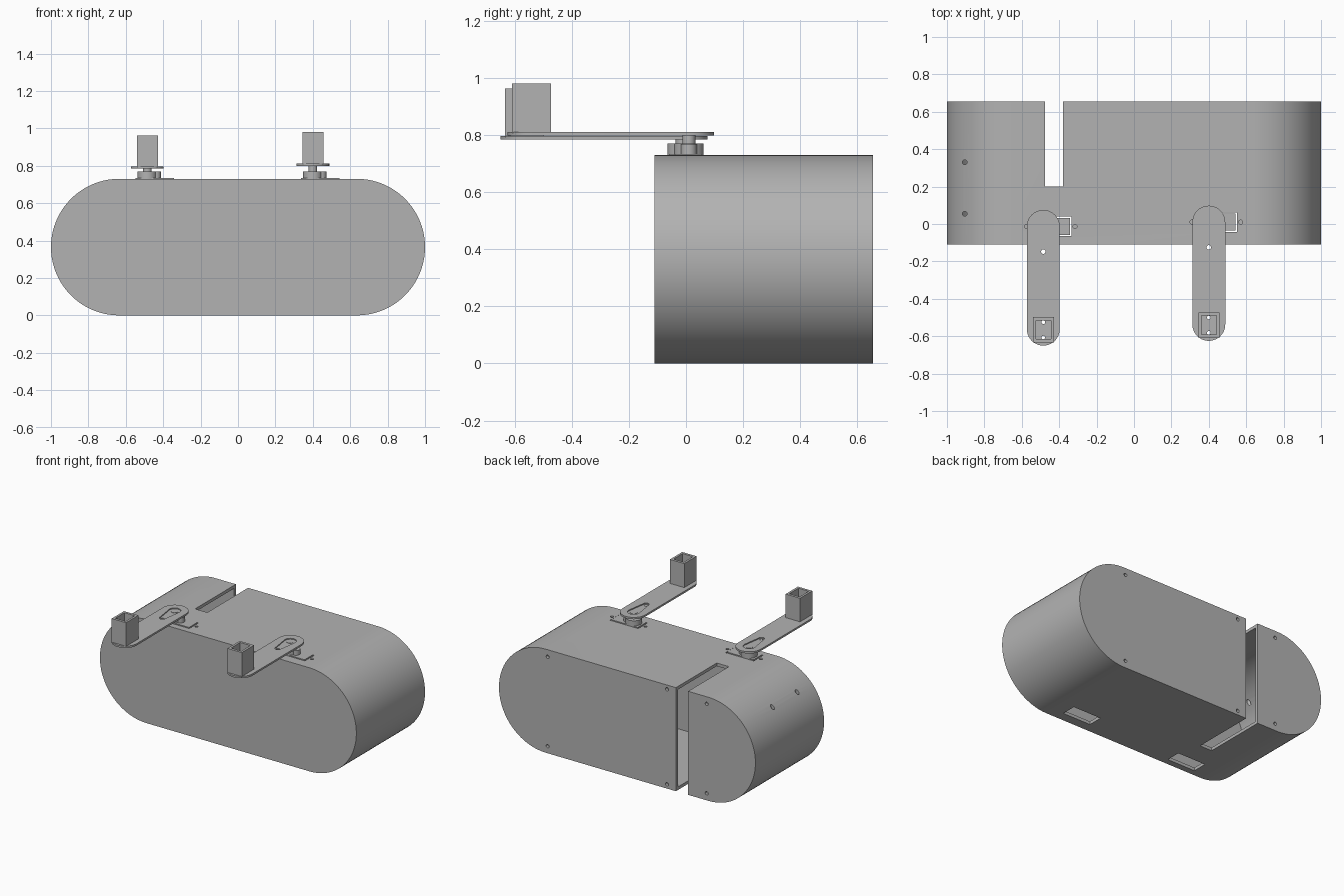
import bpy, bmesh, math
from mathutils import Matrix, Vector

if "Cube" in bpy.data.objects:
    bpy.data.objects.remove(bpy.data.objects["Cube"], do_unlink=True)

grey = bpy.data.materials.new("plain grey")
grey.use_nodes = True
grey.diffuse_color = (0.45, 0.45, 0.45, 1)
grey.node_tree.nodes["Principled BSDF"].inputs["Base Color"].default_value = (0.45, 0.45, 0.45, 1)


def prism(name, outline, low, high, along_y=False):
    """Extrude a closed 2D outline along z, or along y for an (x, z) outline."""
    bm = bmesh.new()
    place = (lambda a, b, h: (a, h, b)) if along_y else (lambda a, b, h: (a, b, h))
    face = bm.faces.new([bm.verts.new(place(a, b, low)) for a, b in outline])
    out = bmesh.ops.extrude_face_region(bm, geom=[face])
    shift = Vector(place(0, 0, high - low))
    bmesh.ops.translate(bm, vec=shift, verts=[v for v in out["geom"] if isinstance(v, bmesh.types.BMVert)])
    bmesh.ops.recalc_face_normals(bm, faces=bm.faces)
    mesh = bpy.data.meshes.new(name)
    bm.to_mesh(mesh)
    bm.free()
    mesh.materials.append(grey)
    ob = bpy.data.objects.new(name, mesh)
    bpy.context.collection.objects.link(ob)
    return ob


def rect(x0, x1, y0, y1):
    return [(x0, y0), (x1, y0), (x1, y1), (x0, y1)]


def circle(x, y, r, n=24):
    return [(x + r * math.cos(i * math.tau / n), y + r * math.sin(i * math.tau / n)) for i in range(n)]


def stadium(half_flat, z, r, n=40):
    """Outline with round left and right ends."""
    right = [(half_flat + r * math.sin(math.pi * i / n), z - r * math.cos(math.pi * i / n)) for i in range(n + 1)]
    return right + [(-x, 2 * z - h) for x, h in right]


def capsule(x, y0, r0, y1, r1, n=20):
    """Outline along y with a round end of radius r0 at y0 and r1 at y1."""
    near = [(x - r0 * math.cos(math.pi * i / n), y0 - r0 * math.sin(math.pi * i / n)) for i in range(n + 1)]
    far = [(x + r1 * math.cos(math.pi * i / n), y1 + r1 * math.sin(math.pi * i / n)) for i in range(n + 1)]
    return near + far


def select(ob):
    bpy.ops.object.select_all(action="DESELECT")
    ob.select_set(True)
    bpy.context.view_layer.objects.active = ob


def cut(ob, *cutters):
    select(ob)
    for cutter in cutters:
        mod = ob.modifiers.new("cut", "BOOLEAN")
        mod.operation, mod.solver, mod.object = "DIFFERENCE", "EXACT", cutter
        bpy.ops.object.modifier_apply(modifier=mod.name)
        bpy.data.objects.remove(cutter, do_unlink=True)


def smooth(ob):
    select(ob)
    bpy.ops.object.shade_smooth_by_angle(angle=math.radians(30))


FRONT, BACK, TOP, R, WALL = -0.11, 0.655, 0.73, 0.365, 0.022
FLAT = 1 - R

# Hollow housing with a slot through the back
body = prism("housing", stadium(FLAT, R, R), FRONT, BACK, True)
cut(body,
    prism("cavity", stadium(FLAT, R, R - WALL), FRONT + WALL, BACK - WALL, True),
    prism("slot", rect(-0.475, -0.38, 0.2, 1), -0.1, 1))

# Screw holes in the back and in the rounded end
for x, inset in ((0.62, 0.05), (-0.31, 0.03), (-0.62, 0.05)):
    for z in (inset, TOP - inset):
        cut(body, prism("hole", circle(x, z, 0.012, 16), BACK - 0.04, BACK + 0.1, True))
for y in (0.055, 0.33):
    cut(body, prism("hole", circle(-0.905, y, 0.013, 16), 0.5, 0.8))


def arm_unit(side, px, py, arm_z, tip_y, tube_top):
    """One servo with its swinging arm and open square tube."""
    sx = px + 0.04
    # Servo openings in the top and bottom of the housing
    box = rect(sx - 0.11, sx + 0.11, py - 0.052, py + 0.052)
    cut(body, prism("opening", box, TOP - 0.1, TOP + 0.1), prism("opening", box, -0.1, 0.1))
    for dx in (-0.13, 0.13):
        cut(body, prism("hole", circle(sx + dx, py, 0.011, 16), TOP - 0.1, TOP + 0.1))
    # Servo case, gear housing and shaft
    prism(side + "_servo", rect(sx - 0.104, sx + 0.104, py - 0.046, py + 0.046), TOP - 0.2, TOP + 0.004)
    for part, x, r, low, high in (("gear_housing", px, 0.052, TOP, 0.77),
                                  ("gear_lobe", px + 0.045, 0.028, TOP, 0.768),
                                  ("shaft", px, 0.023, 0.765, arm_z + 0.008)):
        smooth(prism(side + "_" + part, circle(x, py, r, 32), low, high))
    # Arm with a shallow horn recess and a screw hole
    arm = prism(side + "_arm", capsule(px, tip_y + 0.088, 0.088, py, 0.088), arm_z, arm_z + 0.013)
    cut(arm, prism("recess", capsule(px, py - 0.135, 0.02, py, 0.04), arm_z + 0.006, arm_z + 0.1),
        prism("hole", circle(px, py - 0.135, 0.012, 16), arm_z - 0.1, arm_z + 0.1))
    # Open square tube at the arm tip
    y0 = tip_y + 0.016
    tube = prism(side + "_tube", rect(px - 0.056, px + 0.056, y0, y0 + 0.137), arm_z + 0.01, tube_top)
    cut(tube, prism("bore", rect(px - 0.04, px + 0.04, y0 + 0.018, y0 + 0.119), arm_z + 0.016, 2))
    for dy in (0.027, 0.109):
        hole_y = y0 + dy
        for part in (tube, arm):
            cut(part, prism("hole", circle(px, hole_y, 0.01, 12), arm_z - 0.1, arm_z + 0.05))
    smooth(arm)


arm_unit("right", -0.485, -0.013, 0.784, -0.65, 0.963)
arm_unit("left", 0.4, 0.01, 0.798, -0.625, 0.98)
smooth(body)
